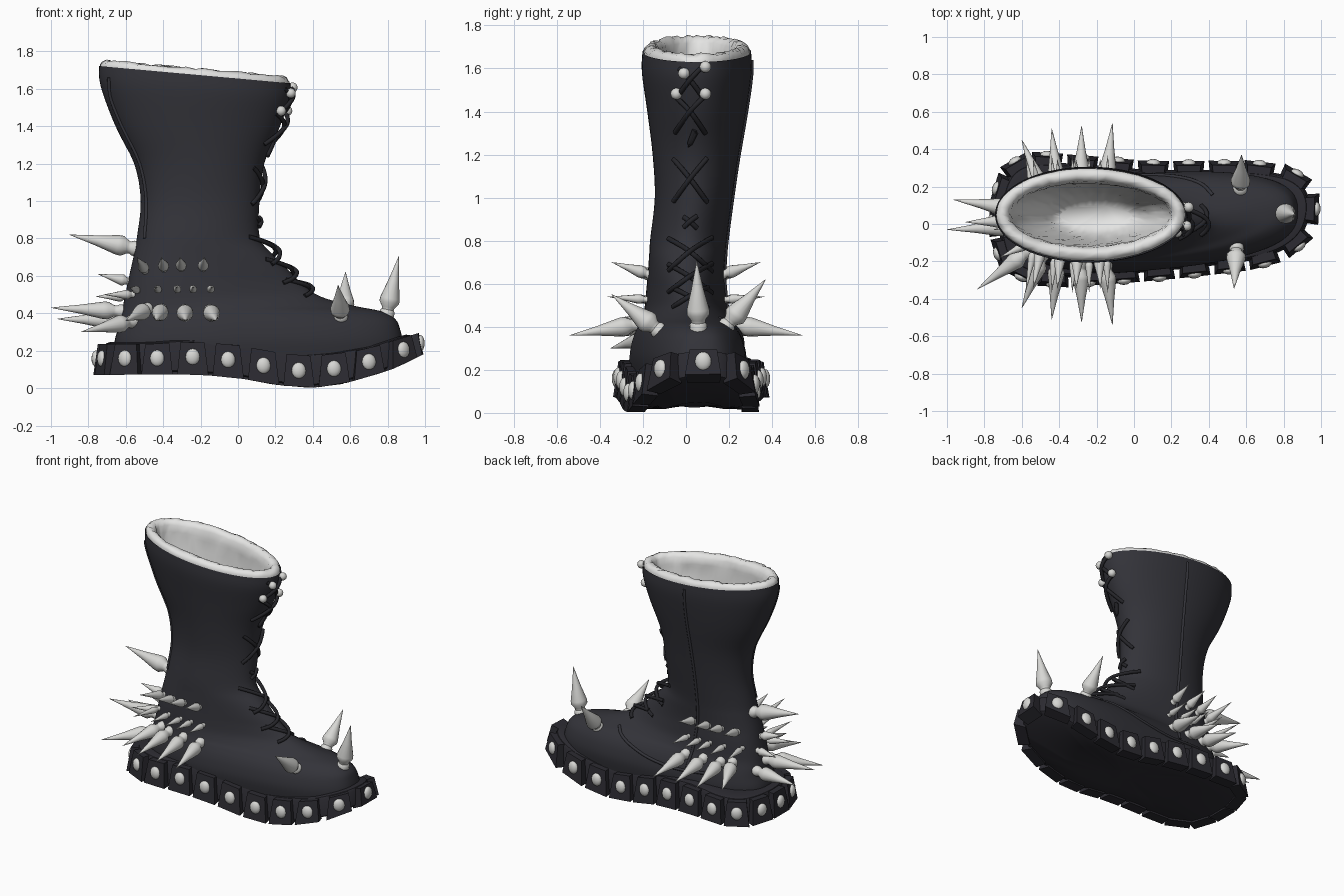
import bpy, bmesh, math, random
from mathutils import Vector
from mathutils.bvhtree import BVHTree

if "Cube" in bpy.data.objects:
    bpy.data.objects.remove(bpy.data.objects["Cube"])

random.seed(4)


def mat(name, c):
    m = bpy.data.materials.new(name)
    m.diffuse_color = (*c, 1)
    m.use_nodes = True
    m.node_tree.nodes["Principled BSDF"].inputs["Base Color"].default_value = m.diffuse_color
    return m


LEATHER = mat("black leather", (0.033, 0.033, 0.041))
RUBBER = mat("black rubber", (0.025, 0.024, 0.031))
LACE = mat("black lace", (0.018, 0.018, 0.022))
FUR = mat("white fleece", (0.78, 0.78, 0.77))
METAL = mat("pale metal", (0.68, 0.68, 0.66))


def finish(name, bm, m, angle=35, recalc=True):
    if recalc:
        bmesh.ops.recalc_face_normals(bm, faces=bm.faces)
    me = bpy.data.meshes.new(name)
    bm.to_mesh(me)
    me.materials.append(m)
    me.shade_smooth()
    me.set_sharp_from_angle(angle=math.radians(angle))
    ob = bpy.data.objects.new(name, me)
    bpy.context.collection.objects.link(ob)
    return ob


def loft(bm, rings, cap_start=False, cap_end=False):
    vs = [[bm.verts.new(p) for p in r] for r in rings]
    n = len(rings[0])
    for a, b in zip(vs, vs[1:]):
        for i in range(n):
            j = (i + 1) % n
            bm.faces.new((a[i], a[j], b[j], b[i]))
    if cap_start:
        bm.faces.new(vs[0][::-1])
    if cap_end:
        bm.faces.new(vs[-1])


def spline(pts, sub, closed=False):
    """Catmull-Rom through tuples of any length."""
    n, out = len(pts), []
    for i in range(n if closed else n - 1):
        g = (lambda k: pts[k % n]) if closed else (lambda k: pts[max(0, min(n - 1, k))])
        a, b, c, d = g(i - 1), g(i), g(i + 1), g(i + 2)
        for s in range(sub):
            t = s / sub
            out.append(tuple(0.5 * (2 * q + (r - p) * t + (2 * p - 5 * q + 4 * r - w) * t * t
                                    + (3 * q - p - 3 * r + w) * t ** 3)
                             for p, q, r, w in zip(a, b, c, d)))
    return out if closed else out + [tuple(pts[-1])]


def interp(tab, x):
    for (x0, v0), (x1, v1) in zip(tab, tab[1:]):
        if x <= x1:
            return v0 + (v1 - v0) * max(0, (x - x0) / (x1 - x0))
    return tab[-1][1]


# Boot upper: z, heel x, front x, heel half-width, front half-width, y centre, squareness
ROWS = spline([
    (.16, -.66, .88, .27, .23, 0, .75), (.25, -.66, .88, .28, .24, 0, .75),
    (.32, -.64, .865, .275, .225, 0, .75), (.37, -.63, .84, .265, .20, 0, .77),
    (.41, -.62, .77, .255, .165, 0, .8), (.44, -.615, .62, .25, .135, 0, .85),
    (.49, -.605, .44, .24, .12, 0, .88), (.56, -.59, .34, .23, .12, 0, .9),
    (.63, -.575, .27, .215, .13, 0, .92), (.72, -.555, .18, .20, .15, .005, .95),
    (.81, -.54, .115, .19, .165, .012, 1), (1.0, -.52, .115, .185, .175, .035, 1),
    (1.2, -.555, .14, .20, .20, .045, 1), (1.4, -.66, .22, .235, .225, .05, 1),
    (1.58, -.735, .275, .26, .25, .05, 1), (1.675, -.742, .28, .26, .245, .05, 1)], 4)
N = 72


def ring(row, inset=0, dz=0, fuzz=0):
    z, xb, xf, wb, wf, yc, e = row
    xb, xf, wb, wf = xb + inset, xf - inset, wb - inset, wf - inset
    xm, xr, out = (xb + xf) / 2, (xf - xb) / 2, []
    for i in range(N):
        t = 2 * math.pi * i / N
        c, s = math.cos(t), math.sin(t)
        x = xm + xr * math.copysign(abs(c) ** e, c)
        w = wb + (wf - wb) * (x - xb) / (xf - xb)
        y = yc + w * math.copysign(abs(s) ** e, s)
        y += .07 * max(0, x + .1) * max(0, min(1, (.7 - z) / .3))
        tilt = -.09 * (x + .22) * max(0, min(1, (z - 1.3) / .35))
        f = lambda: random.uniform(-fuzz, fuzz)
        out.append((x + f(), y + f(), z + dz + tilt + f()))
    return out


bm = bmesh.new()
loft(bm, [ring(r) for r in ROWS], cap_start=True)
finish("boot_upper", bm, LEATHER, 60)
tree = BVHTree.FromBMesh(bm)

# Fleece rim and bowl-shaped lining
bm = bmesh.new()
rim = [(.006, -.01, 0), (.006, .008, .002), (.018, .026, .005), (.038, .034, .006),
       (.06, .028, .006), (.078, .005, .005), (.085, -.04, .004)]
rings = [ring(ROWS[-1], *r) for r in rim]
rings += [ring(ROWS[k], i, 0, .004) for k, i in
          ((-4, .088), (-6, .088), (-8, .085), (-10, .08), (-12, .08), (-13, .085), (-14, .1), (-15, .13))]
loft(bm, rings, cap_end=True)
finish("fleece_lining", bm, FUR, 80, recalc=False).data.flip_normals()

# Sole outline and its rocker-shaped bottom and top edges
outline = spline([(.97, .08), (.94, .2), (.84, .28), (.67, .315), (.47, .32), (.1, .32), (-.3, .35),
                  (-.55, .36), (-.69, .28), (-.75, .1), (-.745, -.08), (-.68, -.23), (-.5, -.31),
                  (-.25, -.31), (.1, -.285), (.4, -.255), (.65, -.22), (.82, -.16), (.93, -.06)], 12, True)
BOT = [(-.76, .07), (-.25, .075), (0, .055), (.15, .025), (.32, .003), (.42, .003), (.55, .02),
       (.7, .06), (.85, .11), (1, .185)]
TOP = [(-.76, .235), (-.45, .235), (-.25, .25), (0, .23), (.15, .2), (.35, .17), (.5, .18),
       (.7, .21), (.85, .26), (1, .305)]


def normal(i):
    a, b = outline[i - 1], outline[(i + 1) % len(outline)]
    return Vector((b[1] - a[1], a[0] - b[0], 0)).normalized()


def sole_ring(inset, tab, dz, k=1):
    out = []
    for i, p in enumerate(outline):
        q = Vector((*p, 0)) - normal(i) * inset
        x, y = .1 + (q.x - .1) * k, .03 + (q.y - .03) * k
        out.append((x, y, interp(tab, x) + dz))
    return out


bm = bmesh.new()
loft(bm, [sole_ring(.04, BOT, .015, .2), sole_ring(.04, BOT, .015, .6), sole_ring(.045, BOT, .012),
          sole_ring(.03, BOT, .02), sole_ring(.04, TOP, -.015), sole_ring(.05, TOP, .004),
          sole_ring(.075, TOP, .012), sole_ring(.14, TOP, .012)], True, True)
finish("sole", bm, RUBBER)

# Tread blocks with round studs, evenly spaced round the sole
L = [0]
for i in range(len(outline)):
    a, b = outline[i], outline[(i + 1) % len(outline)]
    L.append(L[-1] + math.dist(a, b))
COUNT = 22
SHIFT = [(0, 0), (1, .03), (2, .047), (8, .042), (11, 0)]
blocks, studs = bmesh.new(), bmesh.new()
for k in range(COUNT):
    d = L[-1] * k / COUNT + (interp(SHIFT, k) if k <= 11 else -interp(SHIFT, COUNT - k))
    i = max(j for j in range(len(outline)) if L[j] <= d + 1e-6)
    t = (d - L[i]) / (L[i + 1] - L[i])
    p = Vector((*outline[i], 0)).lerp(Vector((*outline[(i + 1) % len(outline)], 0)), t)
    n = normal(i)
    u = Vector((-n.y, n.x, 0))
    secs = []
    for tab, hw, out, back in ((BOT, .084, .018, -.06), (TOP, .064, -.006, -.06)):
        sec = []
        for su, o in ((-1, back), (1, back), (1, out), (-1, out)):
            q = p + u * su * hw * (1 if o == out else .9) + n * o
            sec.append((q.x, q.y, interp(tab, q.x)))
        secs.append(sec)
    loft(blocks, secs, True, True)
    c = p + n * .004
    c.z = (interp(BOT, c.x) + interp(TOP, c.x)) / 2 + .005
    vs = bmesh.ops.create_uvsphere(studs, u_segments=14, v_segments=8, radius=.037)["verts"]
    for v in vs:
        v.co = c + u * v.co.x * 1.05 + n * v.co.y * .65 + Vector((0, 0, v.co.z * 1.2))
finish("tread_blocks", blocks, RUBBER, 25)
finish("sole_studs", studs, METAL, 60)

# Spikes: each runs from the upper's surface to a tip
spikes = bmesh.new()


def spike(tip, aim, r):
    tip, d = Vector(tip), (Vector(aim) - Vector(tip)).normalized()
    hit = tree.ray_cast(tip, d)[0] or Vector(aim)
    base = hit + d * .015
    axis = tip - base
    rot = axis.to_track_quat('Z', 'Y')
    prof = [(0, .75), (.08, .75), (.11, .6), (.15, .65), (.23, 1), (.3, .98), (.6, .52), (1, .02)]
    loft(spikes, [[base + rot @ Vector((r * f * math.cos(a), r * f * math.sin(a), axis.length * h))
                   for a in (2 * math.pi * j / 16 for j in range(16))] for h, f in prof], True, True)


for s in (-1, 1):
    for xt, xa, yt, r in ((-.6, -.5, .45, .045), (-.44, -.41, .51, .045),
                          (-.28, -.285, .525, .045), (-.115, -.15, .54, .045)):
        spike((xt, s * yt, .36), (xa, s * .2, .415), r)
    for x, dx in ((-.49, -.05), (-.39, -.02), (-.3, -.01), (-.19, .01)):
        spike((x + dx, s * .345, .7), (x, s * .1, .62), .029)
    for x, dx in ((-.53, -.05), (-.42, -.02), (-.32, -.01), (-.24, 0), (-.15, .01)):
        spike((x + dx, s * .365, .54), (x, s * .1, .52), .021)
spike((-.9, .01, .82), (-.45, .02, .725), .054)         # heel, high
spike((-1.0, -.03, .43), (-.5, -.01, .405), .047)       # heel, low
spike((-.965, .13, .37), (-.5, .06, .36), .047)
spike((-.84, -.35, .3), (-.5, -.1, .37), .047)
spike((-.75, -.03, .61), (-.5, 0, .55), .03)
spike((-.76, .06, .49), (-.5, .03, .49), .028)
spike((-.72, -.18, .5), (-.45, -.05, .5), .025)
spike((.86, .05, .705), (.775, .06, .3), .054)          # toe
spike((.535, -.345, .55), (.555, -.02, .3), .052)
spike((.575, .37, .62), (.565, .1, .3), .052)
finish("spikes", spikes, METAL, 50)


# Laces and seams: tubes lying on the surface
def tubes(name, paths, r, m):
    cu = bpy.data.curves.new(name, 'CURVE')
    cu.dimensions = '3D'
    cu.bevel_depth, cu.bevel_resolution, cu.use_fill_caps = r, 2, True
    for path in paths:
        pts = spline([tuple(p) for p in path], 4)
        sp = cu.splines.new('POLY')
        sp.points.add(len(pts) - 1)
        for q, p in zip(sp.points, pts):
            q.co = (*p, 1)
    cu.materials.append(m)
    bpy.context.collection.objects.link(bpy.data.objects.new(name, cu))


def front(y, z, lift=0):
    hit = tree.ray_cast(Vector((2, y, z)), Vector((-1, 0, 0)))[0]
    return (hit if hit else Vector((.27, y, z))) + Vector((lift, 0, lift * .4))


laces = []
for hi, lo, w, lift in ((1.6, 1.48, .05, .015), (1.47, 1.3, .07, .035), (1.18, .98, .078, .018),
                        (.91, .86, .03, .008), (.81, .66, .1, .035), (.69, .56, .1, .02),
                        (.58, .49, .08, .015)):
    for s in (-1, 1):
        laces.append([front(.02 + s * w * (1 - 2 * t), hi + (lo - hi) * t,
                            .002 + lift * math.sin(math.pi * t) + s * .005)
                      for t in (0, .15, .35, .5, .65, .85, 1)])
laces.append([front(.045, 1.3, .008), front(.015, 1.24, .01), front(.04, 1.31, .008)])
tubes("laces", laces, .012, LACE)


def side(s, pts):
    hits = [tree.ray_cast(Vector((x, s * 2, z)), Vector((0, -s, 0)))[0] for x, z in spline(pts, 3)]
    return [h for h in hits if h]


seams = [side(1, [(-.2, 1.64), (-.2, 1.45), (-.21, 1.2), (-.22, .95), (-.22, .7), (-.2, .5), (-.18, .33)]),
         side(-1, [(-.69, 1.66), (-.68, 1.55), (-.62, 1.4), (-.525, 1.2), (-.49, 1.0), (-.5, .8)]),
         side(1, [(.42, .44), (.36, .41), (.25, .37), (.1, .33), (-.1, .31), (-.35, .33)])]
tubes("seams", seams, .01, LEATHER)

# Lace hooks at the top
bm = bmesh.new()
for y, z in ((-.01, 1.57), (.09, 1.6), (-.045, 1.475), (.09, 1.475)):
    c = front(y, z, .018)
    for v in bmesh.ops.create_uvsphere(bm, u_segments=14, v_segments=8, radius=.027)["verts"]:
        v.co += c
finish("lace_hooks", bm, METAL, 60)
